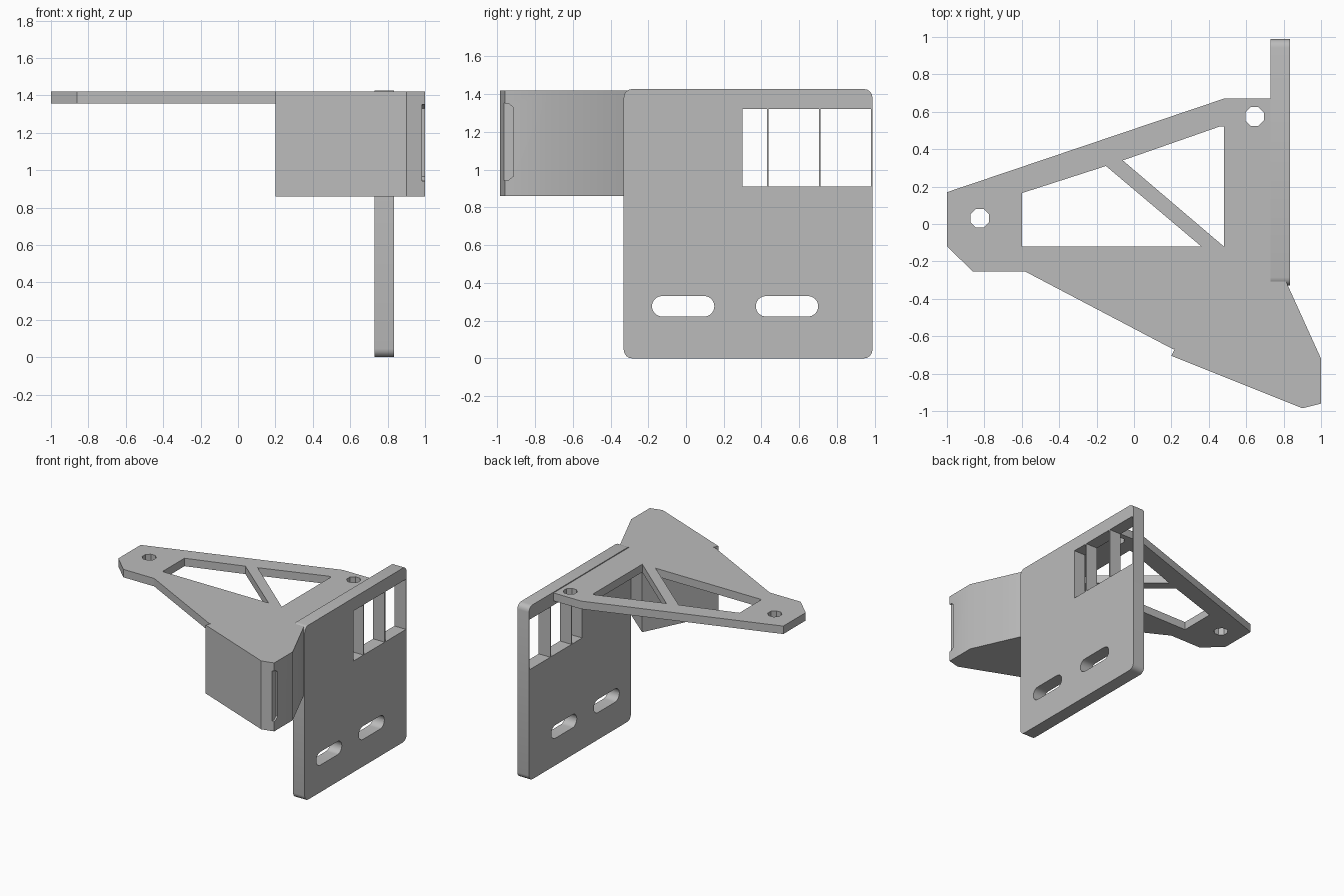
import bpy, bmesh, math

if "Cube" in bpy.data.objects:
    bpy.data.objects.remove(bpy.data.objects["Cube"])

grey = bpy.data.materials.new("plain grey")
grey.use_nodes = True
grey.diffuse_color = (0.5, 0.5, 0.5, 1)
grey.node_tree.nodes["Principled BSDF"].inputs["Base Color"].default_value = (0.5, 0.5, 0.5, 1)


def prism(name, pts, lo, hi, axis="z", radius=0, segs=4):
    """Extrude an outline along z (points are x,y) or along x (points are y,z)."""
    place = (lambda a, b, t: (a, b, t)) if axis == "z" else (lambda a, b, t: (t, a, b))
    bm = bmesh.new()
    low = [bm.verts.new(place(a, b, lo)) for a, b in pts]
    high = [bm.verts.new(place(a, b, hi)) for a, b in pts]
    bm.faces.new(low)
    bm.faces.new(high)
    for i in range(len(pts)):
        j = (i + 1) % len(pts)
        bm.faces.new((low[i], low[j], high[j], high[i]))
    if radius:
        sides = [bm.edges.get((a, b)) for a, b in zip(low, high)]
        bmesh.ops.bevel(bm, geom=sides, offset=radius, segments=segs,
                        affect="EDGES", profile=0.5)
    bmesh.ops.recalc_face_normals(bm, faces=bm.faces)
    mesh = bpy.data.meshes.new(name)
    bm.to_mesh(mesh)
    bm.free()
    mesh.materials.append(grey)
    obj = bpy.data.objects.new(name, mesh)
    bpy.context.collection.objects.link(obj)
    return obj


def combine(target, other, operation):
    """Apply a boolean and discard the helper."""
    mod = target.modifiers.new("boolean", "BOOLEAN")
    mod.operation, mod.solver, mod.object = operation, "EXACT", other
    bpy.context.view_layer.objects.active = target
    bpy.ops.object.modifier_apply(modifier=mod.name)
    bpy.data.objects.remove(other)


def rect(a0, a1, b0, b1):
    return [(a0, b0), (a1, b0), (a1, b1), (a0, b1)]


TOP = 1.42

# Flat top arm
arm = prism("top_arm", [(-1, 0.17), (0.48, 0.67), (0.78, 0.67), (0.78, -0.4), (0.4, -0.6),
                        (0.21, -0.67), (-0.58, -0.255), (-0.86, -0.255), (-1, -0.12)],
            1.355, TOP)

# Deep block below the front of the arm
block = prism("front_block", [(0.2, -0.705), (0.9, -0.985), (1, -0.96), (1, -0.72),
                              (0.805, -0.29), (0.73, -0.33), (0.485, -0.125)], 0.86, TOP)

# Shallow grip notch on the block's outer corner
notch = prism("notch", [(-1.05, 0.93), (-1.05, 1.36), (-0.94, 1.35), (-0.915, 1.33),
                        (-0.915, 0.965), (-0.94, 0.945)], 0.985, 1.1, axis="x")
combine(block, notch, "DIFFERENCE")
combine(arm, block, "UNION")

# Two openings either side of the diagonal brace
for outline in ([(-0.6, 0.165), (-0.15, 0.31), (0.36, -0.12), (-0.6, -0.12)],
                [(-0.06, 0.34), (0.455, 0.52), (0.48, 0.52), (0.48, -0.12)]):
    combine(arm, prism("opening", outline, 1.2, 1.6), "DIFFERENCE")

# Eight-sided screw holes
for cx, cy in ((-0.825, 0.03), (0.645, 0.575)):
    ring = [(cx + 0.054 * math.cos((k + 0.5) * math.pi / 4),
             cy + 0.054 * math.sin((k + 0.5) * math.pi / 4)) for k in range(8)]
    combine(arm, prism("screw_hole", ring, 1.2, 1.6), "DIFFERENCE")

# Upright side plate with rounded corners
wall = prism("side_plate", rect(-0.33, 0.988, 0, 1.427), 0.73, 0.835, axis="x", radius=0.045)

# Windows separated by thin ribs
for y0, y1 in ((0.3, 0.43), (0.438, 0.705), (0.713, 0.98)):
    combine(wall, prism("window", rect(y0, y1, 0.91, 1.32), 0.6, 1, axis="x"), "DIFFERENCE")

# Long mounting slots
for y0 in (-0.18, 0.37):
    slot = prism("slot", rect(y0, y0 + 0.33, 0.222, 0.33), 0.6, 1, axis="x",
                 radius=0.0535, segs=8)
    combine(wall, slot, "DIFFERENCE")

# Smooth the rounded corners, keep edges sharp
for obj in (arm, wall):
    bpy.ops.object.select_all(action="DESELECT")
    obj.select_set(True)
    bpy.context.view_layer.objects.active = obj
    bpy.ops.object.shade_smooth_by_angle(angle=math.radians(25))
